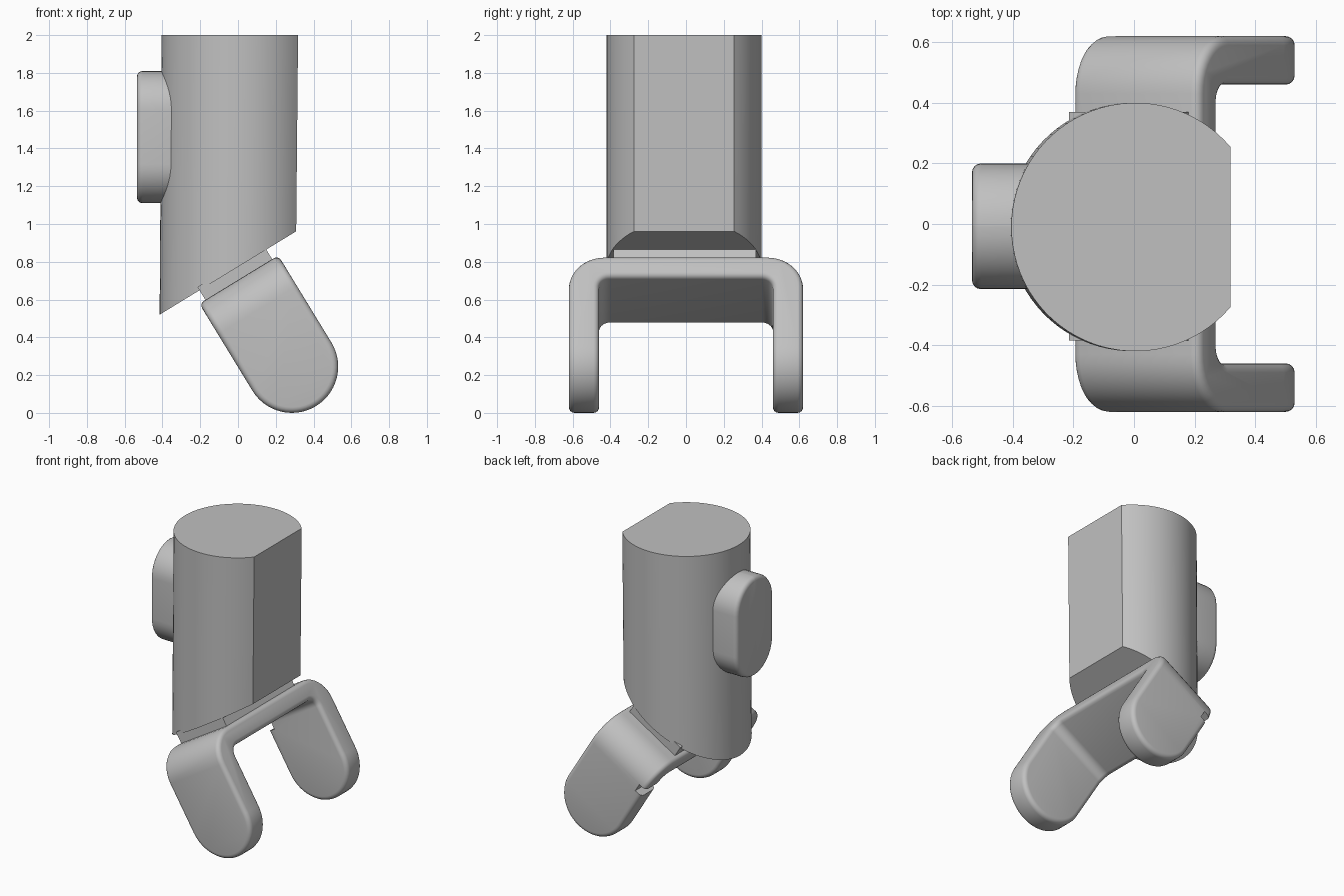
import bpy, bmesh, math
from mathutils import Vector, Matrix

if "Cube" in bpy.data.objects:
    bpy.data.objects.remove(bpy.data.objects["Cube"], do_unlink=True)

GREY = (0.53, 0.53, 0.53, 1)
grey = bpy.data.materials.new("plain grey")
grey.use_nodes = True
grey.diffuse_color = GREY
grey.node_tree.nodes["Principled BSDF"].inputs["Base Color"].default_value = GREY


def rounded(corners, steps=10):
    """Outline with each right-angled corner (a, b, radius) turned into an arc."""
    out = []
    for i, (a, b, r) in enumerate(corners):
        p = Vector((a, b))
        d1 = (Vector(corners[i - 1][:2]) - p).normalized()
        d2 = (Vector(corners[(i + 1) % len(corners)][:2]) - p).normalized()
        centre = p + (d1 + d2) * r
        for k in range(steps + 1 if r else 1):
            t = math.pi / 2 * k / steps
            q = centre - (d2 * math.cos(t) + d1 * math.sin(t)) * r
            if not out or (q - out[-1]).length > 1e-4:
                out.append(q)
    if (out[0] - out[-1]).length < 1e-4:
        out.pop()
    return out


def prism(name, outline, place, start, end, matrix=Matrix()):
    """Extrude an outline from start to end; place maps (a, b, depth) to 3D."""
    bm = bmesh.new()
    low, high = [[bm.verts.new(place(a, b, d)) for a, b in outline] for d in (start, end)]
    bm.faces.new(low)
    bm.faces.new(high)
    n = len(outline)
    for i in range(n):
        j = (i + 1) % n
        bm.faces.new((low[i], low[j], high[j], high[i]))
    bmesh.ops.recalc_face_normals(bm, faces=bm.faces)
    mesh = bpy.data.meshes.new(name)
    bm.to_mesh(mesh)
    bm.free()
    mesh.materials.append(grey)
    ob = bpy.data.objects.new(name, mesh)
    ob.matrix_world = matrix
    bpy.context.collection.objects.link(ob)
    return ob


def activate(ob):
    bpy.ops.object.select_all(action='DESELECT')
    ob.select_set(True)
    bpy.context.view_layer.objects.active = ob


def apply(ob, kind, **settings):
    activate(ob)
    mod = ob.modifiers.new(kind.lower(), kind)
    for key, value in settings.items():
        setattr(mod, key, value)
    bpy.ops.object.modifier_apply(modifier=mod.name)


def combine(ob, tool, operation):
    bpy.context.view_layer.update()
    apply(ob, 'BOOLEAN', object=tool, operation=operation, solver='EXACT')
    bpy.data.objects.remove(tool, do_unlink=True)


def soften(ob, width):
    apply(ob, 'BEVEL', width=width, segments=4, limit_method='ANGLE',
          angle_limit=math.radians(40), use_clamp_overlap=False)


def smooth(ob):
    activate(ob)
    bpy.ops.object.shade_smooth_by_angle(angle=math.radians(30))


along_x = lambda a, b, d: (d, a, b)
along_y = lambda a, b, d: (a, d, b)

# Body: cylinder with one flat side and a slanted lower end
SLANT = math.radians(31.4)
RADIUS, FLAT, TOP = 0.41, 0.313, 2.0
half = math.acos(FLAT / RADIUS)
sweep = 2 * (math.pi - half)
circle = [(RADIUS * math.cos(half + sweep * i / 64),
           RADIUS * math.sin(half + sweep * i / 64) - 0.01) for i in range(65)]


def body_point(a, b, d):
    lean = 0.005 - 0.01 * (1 - d)
    return (a + lean, b, TOP if d else 0.52 + math.tan(SLANT) * (a + RADIUS))


body = prism("body", circle, body_point, 0, 1)
smooth(body)

# Side button: rounded pad on the curved side
pad = rounded([(-0.215, 1.11, 0.207), (0.2, 1.11, 0.207),
               (0.2, 1.81, 0.207), (-0.215, 1.81, 0.207)])
button = prism("side_button", pad, along_x, -0.535, -0.2)
soften(button, 0.03)
smooth(button)

# Fork frame: tilted to match the slanted end, origin at the top of the crossbar
tilt = Matrix.Translation((0.004, 0, 0.706)) @ Matrix.Rotation(-SLANT, 4, 'Y')

# Neck between body and fork
neck = prism("neck", rounded([(-0.207, -0.385, 0), (0.207, -0.385, 0),
                              (0.207, 0.37, 0), (-0.207, 0.37, 0)]),
             lambda a, b, d: (a, b, d), -0.05, 0.08, tilt)

# Fork: rounded arch trimmed by a side shape with round leg ends
OUT, INN, W = 0.62, 0.46, 0.245
arch = rounded([(-OUT, 0, 0.19), (-OUT, -1, 0), (-INN, -1, 0), (-INN, -0.13, 0.06),
                (INN, -0.13, 0.06), (INN, -1, 0), (OUT, -1, 0), (OUT, 0, 0.19)])
fork = prism("fork", arch, along_x, -0.4, 0.4, tilt)
side = rounded([(-W, 0.2, 0), (-W, -0.54 - W, W), (W, -0.54 - W, W), (W, 0.2, 0)], 14)
combine(fork, prism("side_shape", side, along_y, -0.8, 0.8, tilt), 'INTERSECT')
soften(fork, 0.03)

# Small notch in the edge of the back leg
notch = [(-0.3, -0.23), (-0.19, -0.23), (-0.19, -0.17), (-0.3, -0.17)]
combine(fork, prism("notch", notch, along_y, 0.4, 0.7, tilt), 'DIFFERENCE')
smooth(fork)
